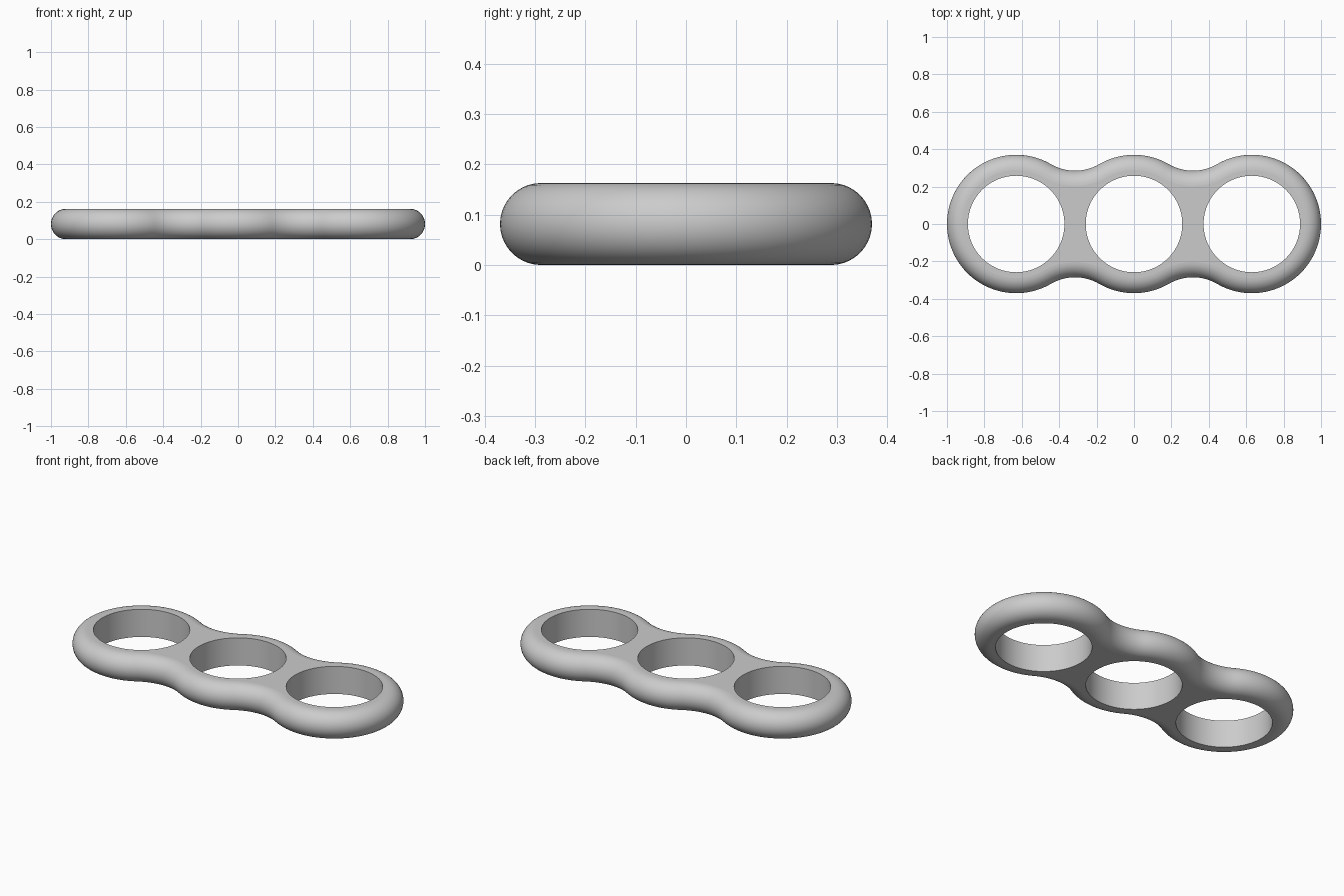
import bpy, bmesh
from math import sin, cos, pi, atan2, hypot

cube = bpy.data.objects.get("Cube")
if cube:
    bpy.data.objects.remove(cube, do_unlink=True)

SPACING, LOBE, HOLE, WAIST = 0.63, 0.37, 0.258, 0.285
HEIGHT = 0.163
EDGE = HEIGHT / 2          # fully rounded rim
ROUND_STEPS, HOLE_STEPS = 20, 96

# Fillet circle tangent to two neighbouring lobes
half = SPACING / 2
fillet = (half**2 + WAIST**2 - LOBE**2) / (2 * (LOBE - WAIST))
fillet_y = WAIST + fillet
tangent = atan2(fillet_y, half)


def arc(cx, cy, radius, start, end, steps, side):
    """Points with outward normals; side is -1 for concave arcs."""
    result = []
    for i in range(steps):
        a = start + (end - start) * i / steps
        result.append((cx + radius * cos(a), cy + radius * sin(a), side * cos(a), side * sin(a)))
    return result


# Half the outline, repeated with a half turn
outline = arc(SPACING, 0, LOBE, tangent - pi, pi - tangent, 64, 1)
outline += arc(half, fillet_y, fillet, -tangent, tangent - pi, 16, -1)
outline += arc(0, 0, LOBE, tangent, pi - tangent, 16, 1)
outline += arc(-half, fillet_y, fillet, -tangent, tangent - pi, 16, -1)
outline += [tuple(-v for v in p) for p in outline]

bm = bmesh.new()


def bridge(low, high):
    n = len(low)
    for i in range(n):
        j = (i + 1) % n
        bm.faces.new((low[i], low[j], high[j], high[i])).smooth = True


def loop_edges(loop):
    return [bm.edges.get((loop[i - 1], loop[i])) for i in range(len(loop))]


# Rounded outer rim
rings = []
for k in range(ROUND_STEPS + 1):
    a = -pi / 2 + pi * k / ROUND_STEPS
    inset = EDGE * (1 - cos(a))
    rings.append([bm.verts.new((x - nx * inset, y - ny * inset, EDGE + EDGE * sin(a)))
                  for x, y, nx, ny in outline])
for low, high in zip(rings, rings[1:]):
    bridge(low, high)

# Three straight-walled holes
bottom_loops, top_loops = [rings[0]], [rings[-1]]
for cx in (-SPACING, 0, SPACING):
    circle = arc(cx, 0, HOLE, 0, 2 * pi, HOLE_STEPS, 1)
    low, high = [[bm.verts.new((x, y, z)) for x, y, _, _ in circle] for z in (0, HEIGHT)]
    bridge(high, low)
    bottom_loops.append(low)
    top_loops.append(high)

# Flat top and bottom around the holes
for loops, up in ((bottom_loops, -1), (top_loops, 1)):
    edges = [e for loop in loops for e in loop_edges(loop)]
    filled = bmesh.ops.triangle_fill(bm, edges=edges, use_beauty=True, normal=(0, 0, up))
    for item in filled["geom"]:
        if isinstance(item, bmesh.types.BMFace):
            item.normal_update()
            if item.normal.z * up < 0:
                item.normal_flip()
            item.smooth = False

mesh = bpy.data.meshes.new("three_hole_body")
bm.to_mesh(mesh)
bm.free()
body = bpy.data.objects.new("three_hole_body", mesh)
bpy.context.collection.objects.link(body)

# Plain grey finish
grey = bpy.data.materials.new("light_grey")
grey.use_nodes = True
color = (0.6, 0.6, 0.6, 1)
grey.diffuse_color = color
grey.node_tree.nodes["Principled BSDF"].inputs["Base Color"].default_value = color
mesh.materials.append(grey)
